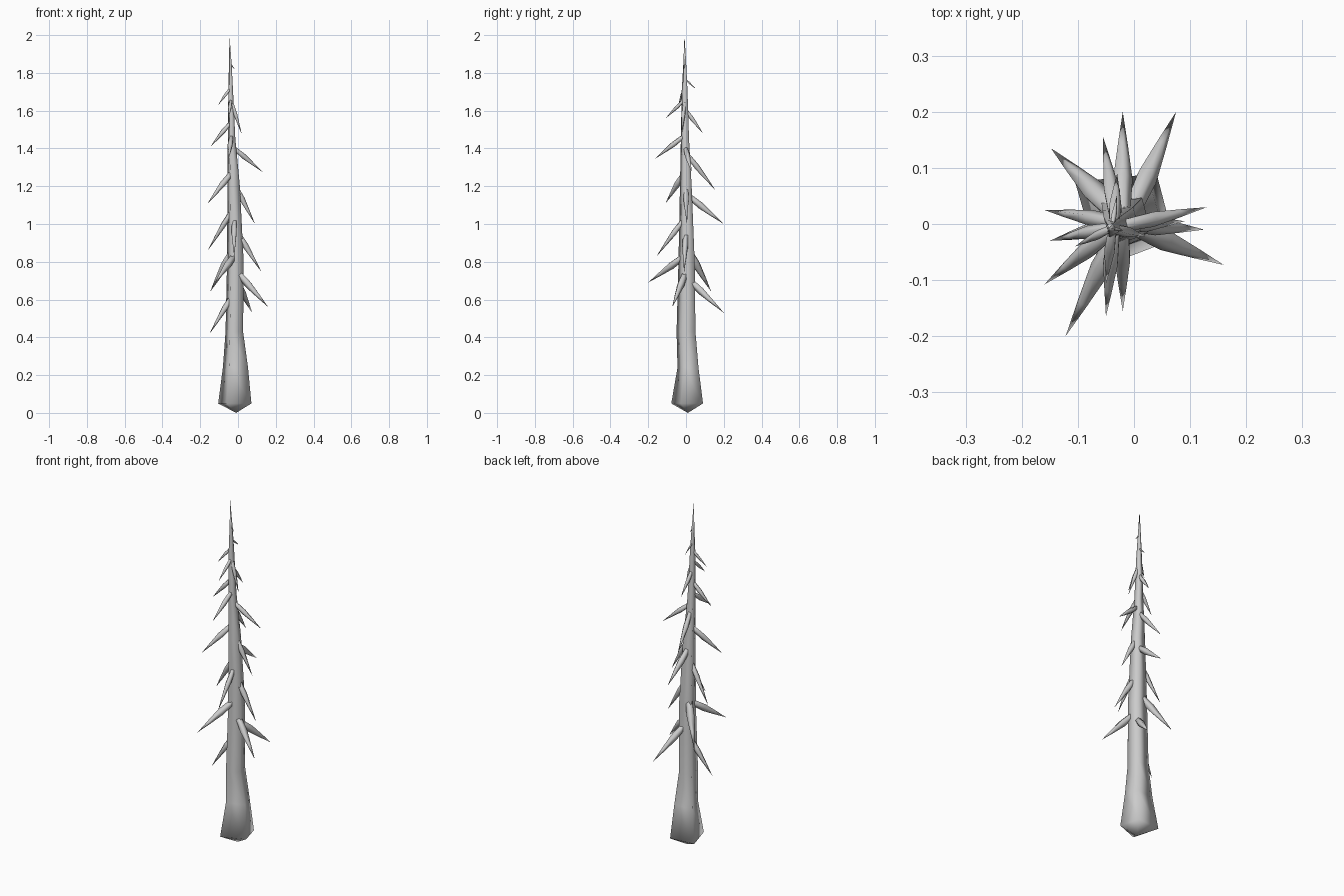
import bpy, bmesh, math
from mathutils import Vector


def skin(name, rings, start, end):
    """Bridge a list of equal-sized rings and close both ends with points."""
    bm = bmesh.new()
    loops = [[bm.verts.new(p) for p in ring] for ring in rings]
    n = len(loops[0])
    a, b = bm.verts.new(start), bm.verts.new(end)
    for lo, hi in zip(loops, loops[1:]):
        for i in range(n):
            j = (i + 1) % n
            bm.faces.new((lo[i], lo[j], hi[j], hi[i]))
    for i in range(n):
        j = (i + 1) % n
        bm.faces.new((a, loops[0][j], loops[0][i]))
        bm.faces.new((b, loops[-1][i], loops[-1][j]))
    bmesh.ops.recalc_face_normals(bm, faces=bm.faces)
    mesh = bpy.data.meshes.new(name)
    bm.to_mesh(mesh)
    bm.free()
    for p in mesh.polygons:
        p.use_smooth = True
    ob = bpy.data.objects.new(name, mesh)
    bpy.context.collection.objects.link(ob)
    return ob


# Four-sided trunk: z, x min, x max, y min, y max
TRUNK = [
    (0.05, -0.105, 0.071, -0.078, 0.09),
    (0.24, -0.080, 0.053, -0.045, 0.066),
    (0.43, -0.066, 0.027, -0.050, 0.050),
    (0.80, -0.058, 0.030, -0.040, 0.046),
    (1.20, -0.056, 0.010, -0.032, 0.030),
    (1.45, -0.054, -0.014, -0.027, 0.016),
    (1.70, -0.051, -0.026, -0.023, 0.008),
    (1.85, -0.048, -0.034, -0.014, 0.001),
]
CORNERS = [(-1, 0.82), (0.65, 1), (1, -0.4), (-0.5, -1)]
rings = []
for z, x0, x1, y0, y1 in TRUNK:
    cx, cy, hx, hy = (x0 + x1) / 2, (y0 + y1) / 2, (x1 - x0) / 2, (y1 - y0) / 2
    rings.append([(cx + u * hx, cy + v * hy, z) for u, v in CORNERS])
skin("trunk", rings, (-0.01, 0.01, 0), (-0.045, -0.008, 2.0))


def trunk_centre(z):
    for p, q in zip(TRUNK, TRUNK[1:]):
        if z <= q[0]:
            break
    t = (z - p[0]) / (q[0] - p[0])
    m = [a + (b - a) * t for a, b in zip(p, q)]
    return Vector(((m[1] + m[2]) / 2, (m[3] + m[4]) / 2, z))


# Drooping spike branches: tip x, tip y, tip z, root z, thickness
BRANCHES = [
    (-0.150, -0.030, 0.42, 0.64, 0.019),
    (0.075, 0.200, 0.53, 0.72, 0.024),
    (0.160, -0.073, 0.56, 0.76, 0.024),
    (-0.148, 0.135, 0.64, 0.88, 0.026),
    (-0.122, -0.200, 0.69, 0.84, 0.024),
    (0.125, -0.010, 0.745, 0.98, 0.020),
    (-0.020, -0.155, 0.83, 1.04, 0.018),
    (-0.160, 0.025, 0.86, 1.09, 0.018),
    (-0.020, 0.200, 1.00, 1.16, 0.022),
    (0.090, 0.005, 1.00, 1.22, 0.018),
    (-0.160, -0.108, 1.11, 1.28, 0.020),
    (-0.055, 0.155, 1.18, 1.38, 0.018),
    (0.130, 0.030, 1.275, 1.41, 0.017),
    (-0.050, -0.165, 1.345, 1.47, 0.017),
    (-0.145, -0.028, 1.41, 1.54, 0.015),
    (0.020, -0.022, 1.475, 1.66, 0.013),
    (-0.030, 0.090, 1.48, 1.61, 0.014),
    (-0.050, -0.107, 1.56, 1.66, 0.012),
    (-0.105, -0.040, 1.63, 1.72, 0.010),
    (-0.030, 0.052, 1.715, 1.77, 0.006),
    (-0.018, -0.012, 1.82, 1.85, 0.004),
]
for k, (x, y, z, rz, r) in enumerate(BRANCHES):
    root, tip = trunk_centre(rz), Vector((x, y, z))
    axis = (tip - root).normalized()
    side = axis.cross(Vector((0, 0, 1))).normalized()
    up = side.cross(axis)
    rings = []
    for t, s in ((0.1, 0.7), (0.4, 0.85), (0.7, 0.45)):
        c = root.lerp(tip, t)
        rings.append([c + (side * math.cos(a) + up * math.sin(a)) * r * s
                      for a in (math.tau * i / 5 for i in range(5))])
    skin("branch_%02d" % (k + 1), rings, root, tip)
